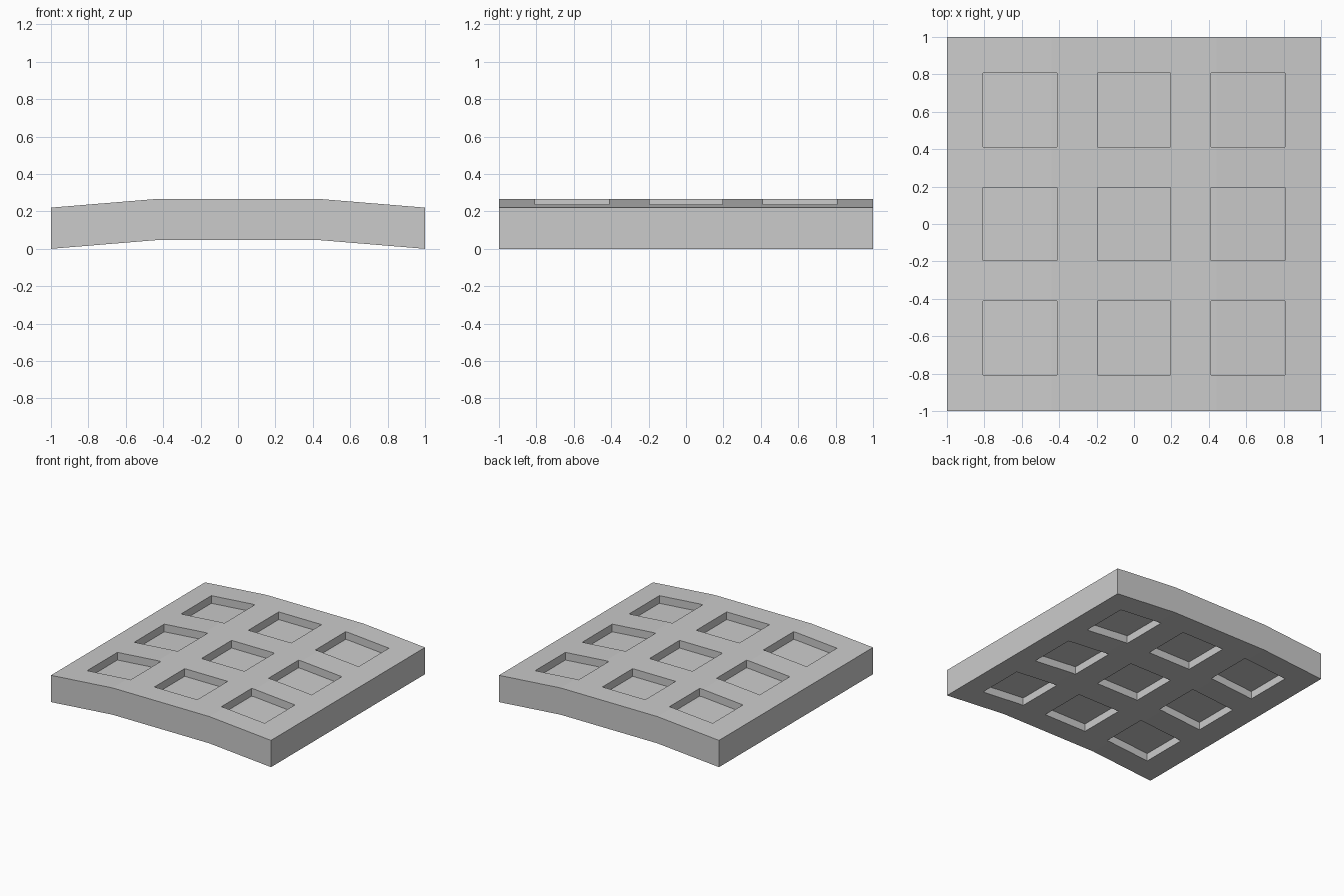
import bpy
import bmesh

if "Cube" in bpy.data.objects:
    bpy.data.objects.remove(bpy.data.objects["Cube"])

# Overall profile: slab with a raised flat middle and gently sloping sides
THICK = 0.22
RISE = 0.046
BREAK = 0.44
DEPTH = 0.063

# Pocket edges, mirrored about zero
half = [0.195, 0.413, 0.807, 1.0]
POCKETS = [(-0.807, -0.413), (-0.195, 0.195), (0.413, 0.807)]
ys = [-v for v in reversed(half)] + half
xs = sorted(ys + [-BREAK, BREAK])


def arch(x):
    return RISE * min(1.0, (1.0 - abs(x)) / (1.0 - BREAK))


def in_pocket(v):
    return any(a < v < b for a, b in POCKETS)


def inset(i, j):
    cx = (xs[i] + xs[i + 1]) / 2
    cy = (ys[j] + ys[j + 1]) / 2
    return DEPTH if in_pocket(cx) and in_pocket(cy) else 0.0


bm = bmesh.new()


def quad(*points):
    bm.faces.new([bm.verts.new(p) for p in points])


def wall(a, b, a0, a1):
    # vertical strip between two plan points, from offset a0 to offset a1
    za, zb = arch(a[0]), arch(b[0])
    quad((*a, za + a0), (*b, zb + a0), (*b, zb + a1), (*a, za + a1))


# Top and underside, each with a three by three grid of square pockets
nx, ny = len(xs) - 1, len(ys) - 1
for base, sign in ((THICK, -1), (0.0, 1)):
    for i in range(nx):
        for j in range(ny):
            x0, x1, y0, y1 = xs[i], xs[i + 1], ys[j], ys[j + 1]
            d = base + sign * inset(i, j)
            quad((x0, y0, arch(x0) + d), (x1, y0, arch(x1) + d),
                 (x1, y1, arch(x1) + d), (x0, y1, arch(x0) + d))
            # pocket walls where neighbouring cells differ
            if i + 1 < nx and inset(i, j) != inset(i + 1, j):
                wall((x1, y0), (x1, y1), base, base + sign * DEPTH)
            if j + 1 < ny and inset(i, j) != inset(i, j + 1):
                wall((x0, y1), (x1, y1), base, base + sign * DEPTH)

# Outer rim
for s in (-1.0, 1.0):
    for x0, x1 in zip(xs, xs[1:]):
        wall((x0, s), (x1, s), 0.0, THICK)
    for y0, y1 in zip(ys, ys[1:]):
        wall((s, y0), (s, y1), 0.0, THICK)

bmesh.ops.remove_doubles(bm, verts=bm.verts[:], dist=1e-4)
bmesh.ops.recalc_face_normals(bm, faces=bm.faces[:])

mesh = bpy.data.meshes.new("pocketed_panel")
bm.to_mesh(mesh)
bm.free()
panel = bpy.data.objects.new("pocketed_panel", mesh)
bpy.context.collection.objects.link(panel)
